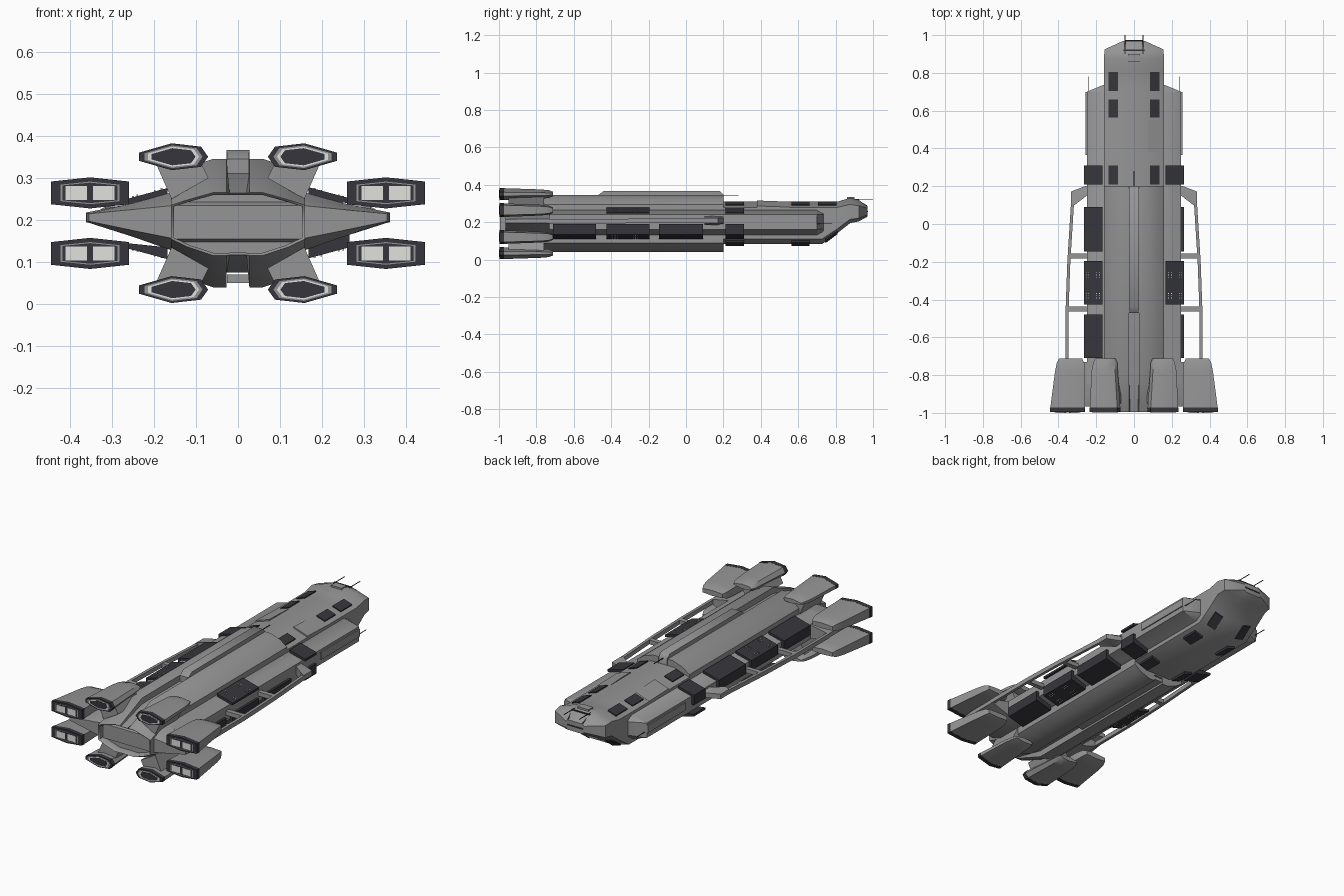
import bpy, bmesh, math

if "Cube" in bpy.data.objects:
    bpy.data.objects.remove(bpy.data.objects["Cube"])


def material(name, r, g, b):
    m = bpy.data.materials.new(name)
    m.diffuse_color = (r, g, b, 1)
    m.use_nodes = True
    m.node_tree.nodes["Principled BSDF"].inputs["Base Color"].default_value = m.diffuse_color
    return m


GRAY = material("hull gray", 0.30, 0.30, 0.30)
DARK = material("dark panel", 0.036, 0.036, 0.045)
LIGHT = material("engine light", 0.75, 0.75, 0.72)
ZC = 0.1925  # mid height of the hull


def loft(name, sections, mat=GRAY, angle=50):
    """Skin a list of (y, ring of xz points) sections and cap both ends."""
    bm = bmesh.new()
    rings = [[bm.verts.new((x, y, z)) for x, z in pts] for y, pts in sections]
    n = len(rings[0])
    for a, b in zip(rings, rings[1:]):
        for i in range(n):
            j = (i + 1) % n
            bm.faces.new((a[i], a[j], b[j], b[i]))
    bm.faces.new(rings[0])
    bm.faces.new(rings[-1])
    bmesh.ops.recalc_face_normals(bm, faces=bm.faces)
    me = bpy.data.meshes.new(name)
    bm.to_mesh(me)
    bm.free()
    me.shade_smooth()
    me.set_sharp_from_angle(angle=math.radians(angle))
    me.materials.append(mat)
    ob = bpy.data.objects.new(name, me)
    bpy.context.collection.objects.link(ob)
    return ob


def both(half):
    """Mirror a right half outline (top to bottom) into a full ring."""
    return half + [(-x, z) for x, z in reversed(half)]


def turn(pts, sx, sz):
    return [(x * sx, ZC + (z - ZC) * sz) for x, z in pts]


def box(name, x0, x1, y0, y1, z0, z1, mat=GRAY):
    r = [(x0, z0), (x1, z0), (x1, z1), (x0, z1)]
    return loft(name, [(y0, r), (y1, r)], mat, 30)


def bar(name, a, b, w, h, mat=GRAY):
    """Straight beam running along y from a to b."""
    return loft(name, [(p[1], [(p[0] - w, p[2] - h), (p[0] + w, p[2] - h),
                               (p[0] + w, p[2] + h), (p[0] - w, p[2] + h)]) for p in (a, b)], mat, 30)


# main hull with top and belly channels, tapering to the recessed rear bay
full = both([(.027, .312), (.027, .345), (.06, .345), (.12, .325), (.16, .295),
             (.16, .09), (.12, .06), (.06, .04), (.027, .04), (.027, .075)])
rim = both([(.02, .264), (.027, .265), (.06, .265), (.12, .248), (.16, .235),
            (.16, .155), (.12, .136), (.06, .116), (.027, .116), (.02, .117)])
bay = [(x * .95, ZC + (z - ZC) * .93) for x, z in rim]
loft("main_hull", [(.2, full), (-.8, full), (-.995, rim), (-.99, bay), (-.95, bay)])
loft("dorsal_spine", [(y, [(-w, .30), (w, .30), (w, .367 - d), (-w, .367 - d)])
                      for y, w, d in ((-.47, .026, .022), (-.44, .027, 0), (.18, .027, 0), (.2, .025, .02))])
box("belly_fill", -.026, .026, -.45, .198, .05, .07)

# forward hull and nose
core = both([(.07, .31), (.16, .28), (.16, .11), (.07, .083)])
loft("forward_hull", [
    (.15, core), (.727, core),
    (.81, both([(.07, .31), (.16, .28), (.16, .165), (.07, .142)])),
    (.877, both([(.06, .33), (.16, .295), (.16, .215), (.07, .195)])),
    (.925, both([(.06, .318), (.155, .288), (.155, .222), (.06, .205)])),
    (.97, both([(.045, .285), (.055, .275), (.055, .24), (.045, .23)]))], GRAY, 35)

# side sponsons along the hull, widening behind into the engine wings
wing = both([(.155, .266), (.25, .242), (.25, .160), (.155, .13)])
wing_end = both([(.155, .25), (.165, .24), (.165, .165), (.155, .15)])
loft("side_sponsons", [(-.85, wing), (.70, wing), (.735, wing_end)], GRAY, 30)
tip = both([(.15, .268), (.25, .240), (.36, .218), (.36, .195), (.25, .160), (.15, .125)])
loft("engine_wings", [(-.965, both([(.15, .235), (.25, .225), (.355, .215),
                                    (.355, .197), (.25, .175), (.15, .155)])),
                      (-.90, tip), (-.73, tip)], GRAY, 40)

for s, side in ((1, "right"), (-1, "left")):
    # outrigger rails and struts
    loft(side + "_rail_root", [(y, [(s * a, .185), (s * b, .195), (s * b, .222), (s * a, .232)])
                               for y, a, b in ((.10, .315, .333), (.15, .25, .333), (.172, .24, .333), (.2, .24, .26))], GRAY, 30)
    path = [(.325, .12, .208), (.345, -.2, .207), (.354, -.45, .206), (.354, -.74, .206)]
    for i, (a, b) in enumerate(zip(path, path[1:])):
        bar(f"{side}_rail_{i}", (s * a[0], a[1], a[2]), (s * b[0], b[1], b[2]), .008, .012)
    for y, x in ((-.17, .35), (-.45, .36)):
        box(side + "_rail_strut", s * .24, s * x, y - .013, y + .013, .195, .218)
    # raised trim on the forward sponson and shoulder
    box(side + "_sponson_trim", s * .24, s * .256, .365, .70, .188, .23)
    loft(side + "_shoulder_ramp", [(y, [(s * .075, .29), (s * .075, .304 + d), (s * .16, .275 + d), (s * .16, .26)])
                                   for y, d in ((.38, .012), (.55, .006))], GRAY, 30)
    # antennas
    box(side + "_nose_antenna", s * .046, s * .049, .90, 1.0, .322, .325, DARK)
    box(side + "_side_antenna", s * .239, s * .242, .69, .78, .19, .193, DARK)

    # wing panels: a pair of small ones in front, long ones along the body
    slab = [(.168, .20), (.168, .276), (.265, .250), (.265, .195)]
    thin = [(.168, .25), (.168, .278), (.265, .252), (.265, .240)]
    for v, level in ((1, "upper"), (-1, "lower")):
        name = f"{side}_{level}"
        big = s != v  # three thick panels on one diagonal, one thin panel on the other
        loft(name + "_front_panel", [(y, turn(slab if big else thin, s, v)) for y in (.21, .31)], DARK, 30)
        for k, (y0, y1) in enumerate(((-.71, -.48), (-.425, -.195), (-.145, .09))):
            if big or k == 1:
                loft(name + "_long_panel", [(y, turn(slab if big else thin, s, v)) for y in (y0, y1)], DARK, 30)
        # rows of tiny lights on the middle panels
        for yc in (-.27, -.38):
            for x in (.182, .198, .240, .250):
                for k in range(3):
                    z = .2765 - (x - .168) * .268
                    y = yc + (k - 1) * .012
                    loft(name + "_panel_light", [(yy, turn([(x - .002, z - .004), (x + .002, z - .004),
                         (x + .002, z + .003), (x - .002, z + .003)], s, v)) for yy in (y - .002, y + .002)], LIGHT, 30)
        # small shoulder panels
        for y0, y1 in ((.21, .31), (.565, .66), (.705, .805)):
            if v == 1 or y1 < .7:
                p = [(.085, .29), (.085, .311), (.135, .294), (.135, .275)]
                loft(name + "_small_panel", [(y, turn(p, s, v)) for y in (y0, y1)], DARK, 30)
    # panel on the sloping bow underside
    loft(side + "_bow_panel", [(y, [(s * .07, z - .005), (s * .12, z + .008), (s * .12, z + .025), (s * .07, z + .015)])
                               for y, z in ((.745, .093), (.81, .141))], DARK, 30)

    # engines
    outer = [(.093, .027), (0, .037), (-.093, .027), (-.093, -.027), (0, -.037), (.093, -.027)]
    inner = [(.081, .010), (.004, .032), (-.066, .024), (-.083, 0), (-.066, -.024), (.004, -.032), (.081, -.010)]
    for kind, shape, cx, cz, back in (("outer", outer, .352, .072, .336), ("inner", inner, .154, .158, .153)):
        for v, level in ((1, "upper"), (-1, "lower")):
            name = f"{side}_{level}_{kind}_engine"

            def ring(k, kz=None, x=cx):
                kz = k if kz is None else kz
                return [(s * (x + px * k), ZC + v * (cz + pz * kz)) for px, pz in shape]

            loft(name, [(-.98, ring(.99)), (-.78, ring(.85, .78, back + .003)),
                        (-.735, ring(.78, .66, back)), (-.712, ring(.66, .40, back))], GRAY, 45)
            loft(name + "_rim", [(-.996, ring(1)), (-.972, ring(1))], DARK, 30)
            if kind == "outer":
                loft(name + "_trim", [(-.998, ring(.75, .73)), (-.99, ring(.75, .73))], GRAY, 30)
                loft(name + "_frame", [(-.999, ring(.70, .66)), (-.99, ring(.70, .66))], DARK, 30)
                for d in (-1, 1):
                    xa, xb = s * (cx + d * .007), s * (cx + d * .058)
                    zc = ZC + v * cz
                    box(name + "_glow", xa, xb, -1, -.99, zc - .017, zc + .017, LIGHT)
            else:
                for k, m, y in ((.84, GRAY, -.997), (.74, LIGHT, -.998), (.64, DARK, -.999)):
                    loft(name + "_ring", [(y, ring(k)), (-.99, ring(k))], m, 30)
                # pylon joining the inner engine to the hull
                loft(name + "_pylon", [(y, turn([(.07, .30), (.09, .34), (.20, .345), (.158, .25)], s, v))
                                       for y in (-.95, -.76)], GRAY, 30)

# cockpit frame and sensor block on the nose
for s in (-1, 1):
    bar("cockpit_frame_side", (s * .055, .915, .318), (s * .044, .968, .286), .003, .004, DARK)
box("cockpit_frame_brow", -.055, .055, .917, .924, .312, .324, DARK)
box("cockpit_frame_sill", -.048, .048, .966, .973, .255, .261, DARK)
box("nose_sensor", -.033, .033, .86, .90, .315, .334, GRAY)
box("spine_antenna", -.002, .002, .19, .28, .342, .345, DARK)
